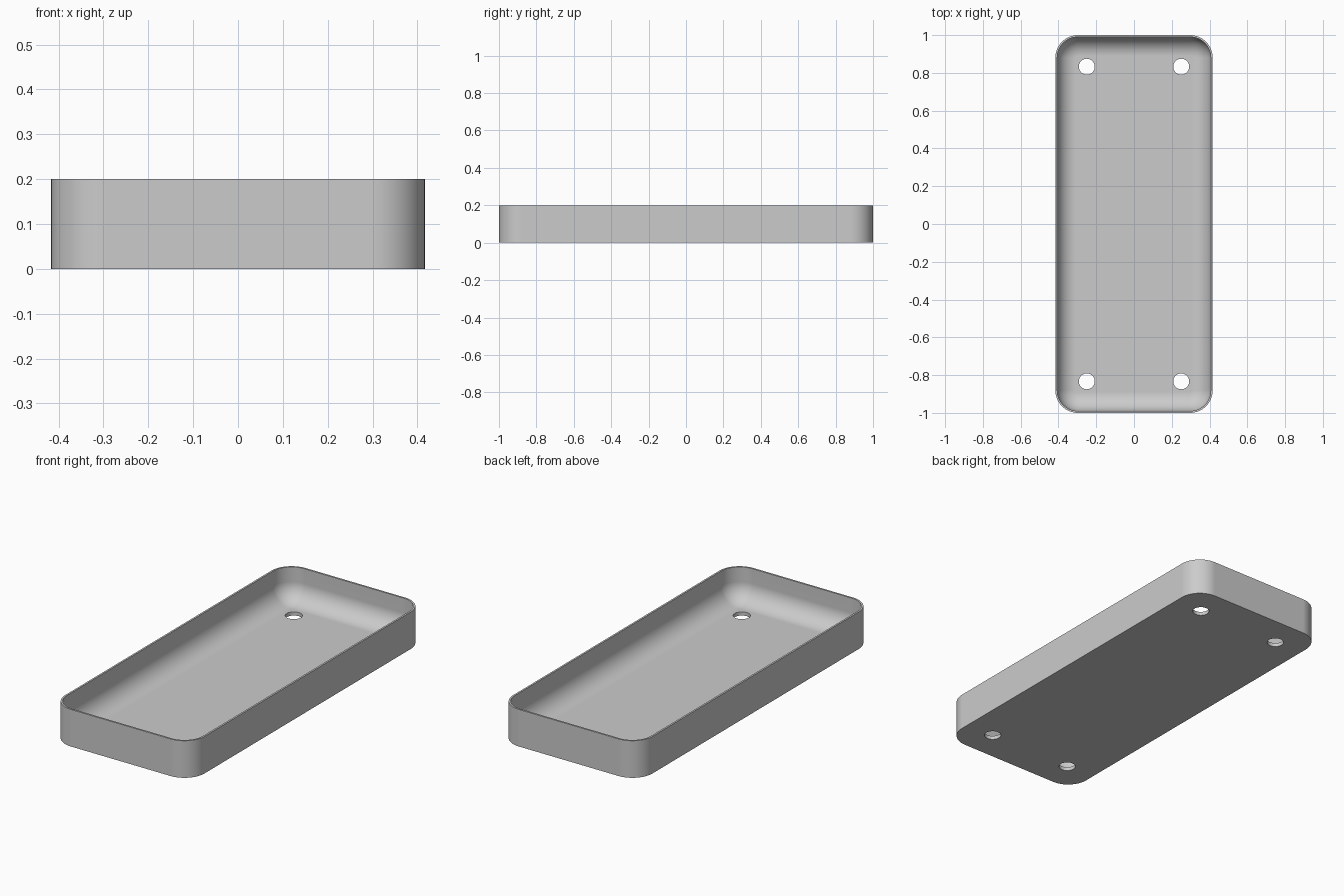
import bpy, bmesh
from math import sin, cos, pi

cube = bpy.data.objects.get("Cube")
if cube:
    bpy.data.objects.remove(cube, do_unlink=True)

HALF_X, HALF_Y, HEIGHT = 0.4165, 1.0, 0.2
CORNER, WALL, FLOOR, FILLET = 0.12, 0.01, 0.02, 0.1
HOLE_X, HOLE_Y, HOLE_R = 0.25, 0.833, 0.042
ARC, STEPS = 16, 14

grey = bpy.data.materials.new("light_grey")
grey.use_nodes = True
colour = (0.6, 0.6, 0.6, 1)
grey.diffuse_color = colour
grey.node_tree.nodes["Principled BSDF"].inputs["Base Color"].default_value = colour


def rounded_loop(bm, inset, z):
    """Ring of vertices around a rounded rectangle, inset from the outside."""
    r = CORNER - inset
    ring = []
    for q, (sx, sy) in enumerate([(1, 1), (-1, 1), (-1, -1), (1, -1)]):
        for i in range(ARC + 1):
            a = (q + i / ARC) * pi / 2
            ring.append(bm.verts.new((sx * (HALF_X - CORNER) + r * cos(a),
                                      sy * (HALF_Y - CORNER) + r * sin(a), z)))
    return ring


# Tray section: outer wall, rim, inner wall, filleted foot
section = [(0, 0), (0, HEIGHT), (WALL, HEIGHT)]
for i in range(STEPS + 1):
    a = i / STEPS * pi / 2
    section.append((WALL + FILLET * (1 - cos(a)), FLOOR + FILLET * (1 - sin(a))))

bm = bmesh.new()
rings = [rounded_loop(bm, inset, z) for inset, z in section]
for low, high in zip(rings, rings[1:]):
    for i in range(len(low)):
        j = (i + 1) % len(low)
        bm.faces.new((low[i], low[j], high[j], high[i]))
bm.faces.new(rings[0][::-1])
bm.faces.new(rings[-1])
bmesh.ops.recalc_face_normals(bm, faces=bm.faces)
mesh = bpy.data.meshes.new("tray")
bm.to_mesh(mesh)
bm.free()
tray = bpy.data.objects.new("tray", mesh)
bpy.context.collection.objects.link(tray)
mesh.materials.append(grey)

# Four drain holes through the floor
for sx in (-1, 1):
    for sy in (-1, 1):
        bpy.ops.mesh.primitive_cylinder_add(vertices=48, radius=HOLE_R, depth=0.2,
                                            location=(sx * HOLE_X, sy * HOLE_Y, 0))
        cutter = bpy.context.object
        cutter.name = "hole_cutter"
        cutter.data.materials.append(grey)
        cut = tray.modifiers.new("hole", "BOOLEAN")
        cut.operation = "DIFFERENCE"
        cut.solver = "EXACT"
        cut.object = cutter
        bpy.ops.object.select_all(action="DESELECT")
        tray.select_set(True)
        bpy.context.view_layer.objects.active = tray
        bpy.ops.object.modifier_apply(modifier=cut.name)
        bpy.data.objects.remove(cutter, do_unlink=True)

# Smooth walls with crisp rim and flat floor
bpy.ops.object.shade_smooth_by_angle(angle=pi / 6)
weighted = tray.modifiers.new("flat_floor_normals", "WEIGHTED_NORMAL")
weighted.keep_sharp = True
